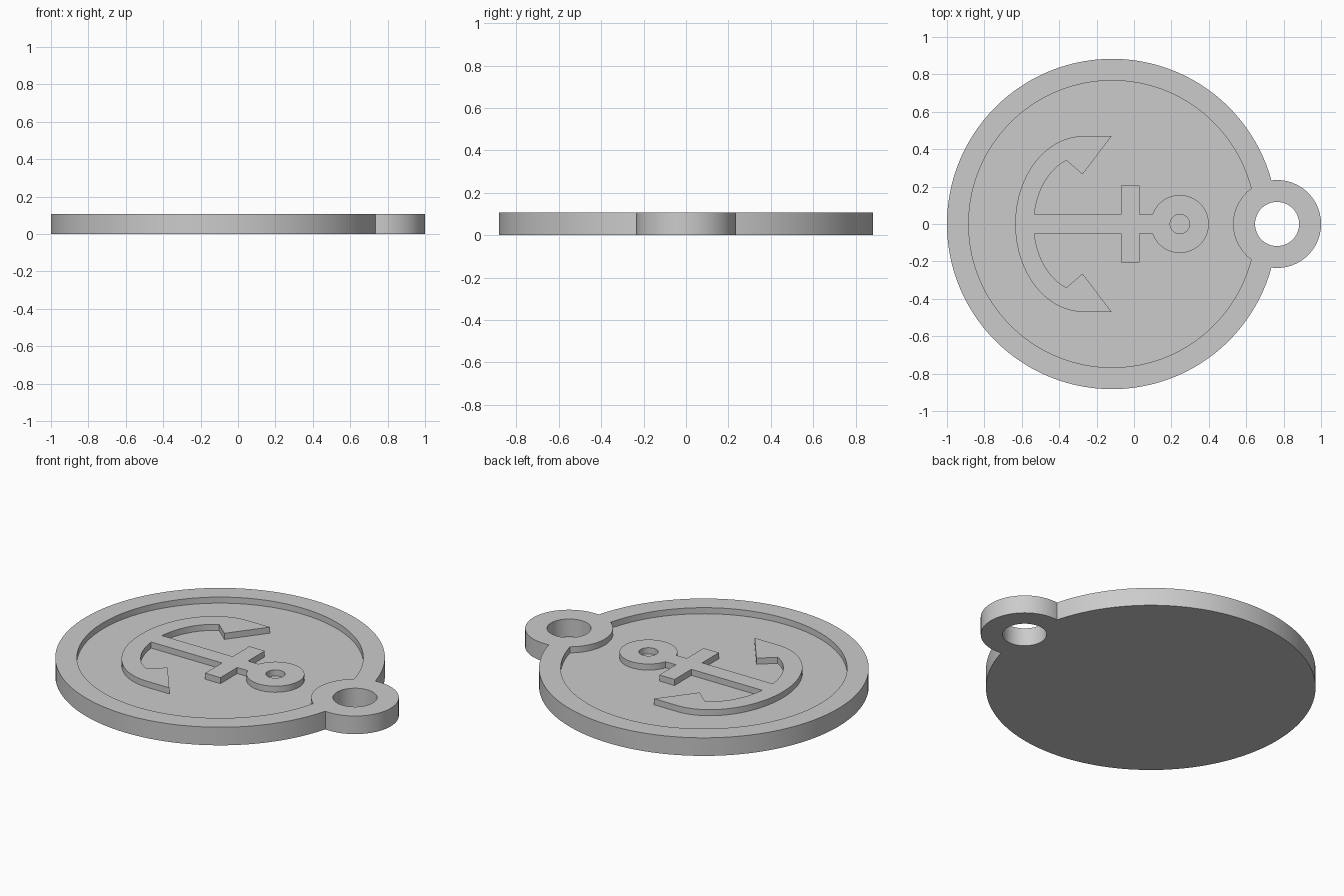
import bpy, bmesh, math
from math import pi, cos, sin, acos, asin

if "Cube" in bpy.data.objects:
    bpy.data.objects.remove(bpy.data.objects["Cube"])

H, FLOOR = 0.107, 0.071                 # full height, recess floor
DISC, RIM, R_OUT, R_IN = -0.117, 0.765, 0.883, 0.767   # disc / lug centres, disc radii
LUG, LUG_HOLE = 0.235, 0.118

grey = bpy.data.materials.new("grey")
grey.diffuse_color = (0.6, 0.6, 0.6, 1)
grey.use_nodes = True
grey.node_tree.nodes["Principled BSDF"].inputs["Base Color"].default_value = grey.diffuse_color


def arc(cx, rx, ry, a0, a1, n):
    return [(cx + rx * cos(a0 + (a1 - a0) * i / n), ry * sin(a0 + (a1 - a0) * i / n))
            for i in range(n + 1)]


def circle(cx, r, n):
    return arc(cx, r, r, 0, 2 * pi, n)[:-1]


def disc_and_lug(radius, lug_bulges_out):
    """Disc outline joined to the lug circle, which adds to it or bites into it."""
    d = RIM - DISC
    a = (d * d + radius ** 2 - LUG ** 2) / (2 * d)
    t = acos(a / radius)
    u = math.atan2(radius * sin(t), a - d)
    lug = arc(RIM, LUG, LUG, -u, u, 64) if lug_bulges_out else \
        arc(RIM, LUG, LUG, 2 * pi - u, u, 32)
    return arc(DISC, radius, radius, t, 2 * pi - t, 160) + lug[1:-1]


def build(name, walls, caps):
    """walls: (loop, z0, z1); caps: (loops, z, normal sign)."""
    bm = bmesh.new()

    def ring(loop, z):
        return [bm.verts.new((x, y, z)) for x, y in loop]

    for loop, z0, z1, outward in walls:
        lo, hi = ring(loop, z0), ring(loop, z1)
        for i in range(len(loop)):
            j = (i + 1) % len(loop)
            q = [lo[i], lo[j], hi[j], hi[i]]
            bm.faces.new(q if outward else q[::-1])
    for loops, z, sign in caps:
        edges = []
        for loop in loops:
            v = ring(loop, z)
            edges += [bm.edges.new((v[i - 1], v[i])) for i in range(len(v))]
        res = bmesh.ops.triangle_fill(bm, edges=edges, use_beauty=True, normal=(0, 0, sign))
        for f in res["geom"]:
            if isinstance(f, bmesh.types.BMFace):
                f.normal_update()
                if f.normal.z * sign < 0:
                    f.normal_flip()
    bmesh.ops.remove_doubles(bm, verts=bm.verts, dist=1e-5)
    me = bpy.data.meshes.new(name)
    bm.to_mesh(me)
    bm.free()
    me.materials.append(grey)
    ob = bpy.data.objects.new(name, me)
    bpy.context.collection.objects.link(ob)
    bpy.ops.object.select_all(action='DESELECT')
    ob.select_set(True)
    bpy.context.view_layer.objects.active = ob
    bpy.ops.object.shade_smooth_by_angle(angle=math.radians(30))
    return ob


# Anchor outline: upper half from the eye ring round to the crown, then mirrored
EYE = 0.245
half = arc(EYE, 0.155, 0.155, 0, pi - asin(0.05 / 0.155), 28)
half += [(0.03, 0.05), (0.03, 0.207), (-0.07, 0.207), (-0.07, 0.05)]      # crossbar
half += arc(-0.27, 0.265, 0.362, pi - asin(0.05 / 0.362), pi - asin(0.34 / 0.362), 14)
half += [(-0.275, 0.265), (-0.12, 0.47)]                                  # fluke
half += arc(-0.27, 0.365, 0.47, pi / 2, pi, 28)                           # outer arm
anchor = half + [(x, -y) for x, y in half[-2:0:-1]]
eye = circle(EYE, 0.052, 32)

outline = disc_and_lug(R_OUT, True)
recess = disc_and_lug(R_IN, False)
hole = circle(RIM, LUG_HOLE, 64)

# Tag body with raised rim, lug and sunken floor
build("tag_body",
      [(outline, 0, H, True), (hole, 0, H, False), (recess, FLOOR, H, False)],
      [([outline, hole], 0, -1), ([outline, recess, hole], H, 1),
       ([recess, anchor], FLOOR, 1), ([eye], FLOOR, 1)])

# Raised anchor relief with its eye hole
build("anchor_relief",
      [(anchor, FLOOR, H, True), (eye, FLOOR, H, False)],
      [([anchor, eye], H, 1)])
